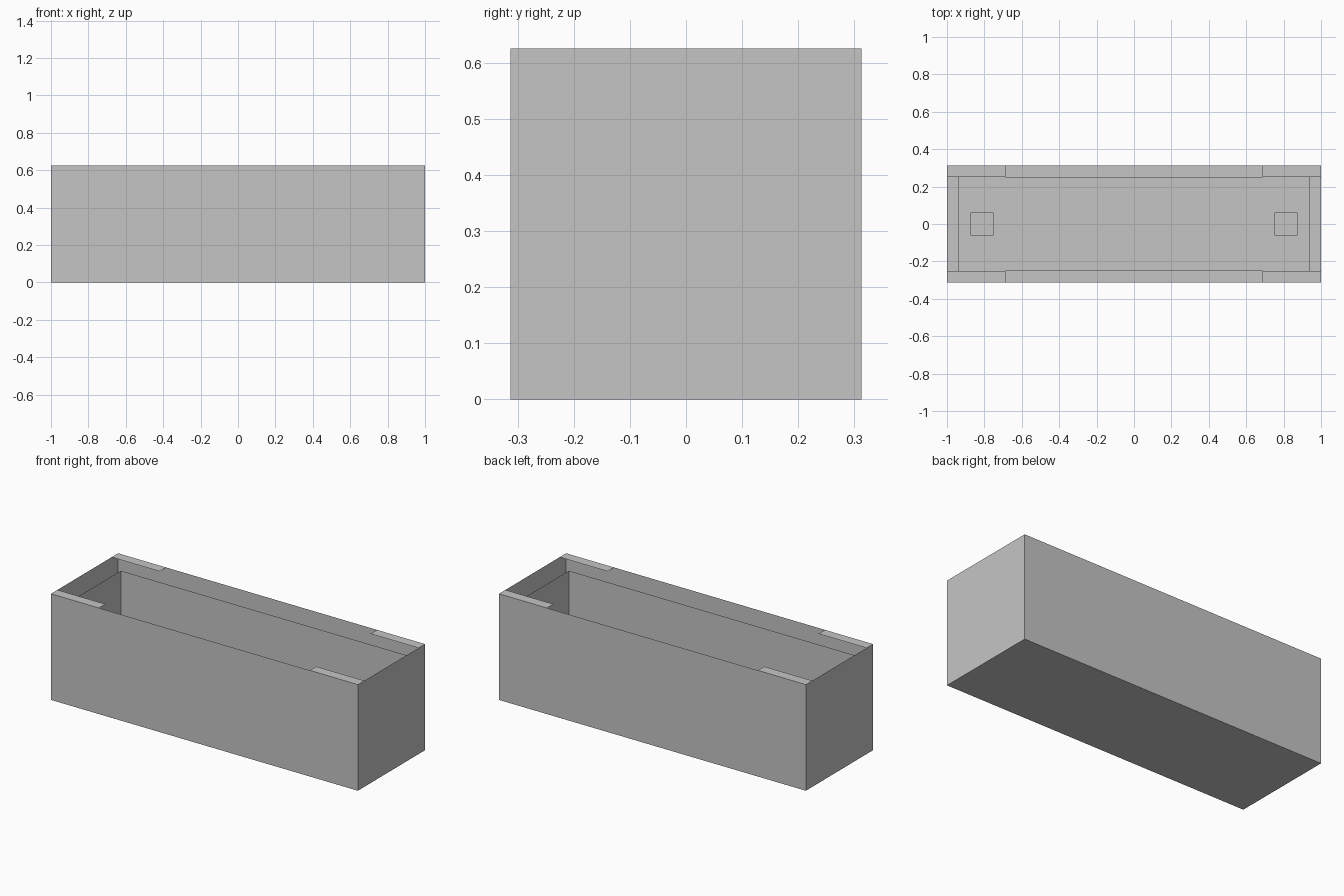
import bpy
import bmesh
from mathutils import Matrix, Vector

cube = bpy.data.objects.get("Cube")
if cube:
    bpy.data.objects.remove(cube, do_unlink=True)

PX = 0.0625                  # module the trough is laid out on
LENGTH, WIDTH, HEIGHT = 32 * PX, 10 * PX, 10 * PX

grey = bpy.data.materials.new("plain grey")
grey.use_nodes = True
grey.diffuse_color = (0.56, 0.56, 0.56, 1)
grey.node_tree.nodes["Principled BSDF"].inputs["Base Color"].default_value = grey.diffuse_color


def add_box(name, size, base, open_top=False, inward=False):
    """Box standing at base, optionally an open tray with faces turned inward."""
    bm = bmesh.new()
    centre = Vector(base) + Vector((0, 0, size[2] / 2))
    bmesh.ops.create_cube(bm, size=1, matrix=Matrix.Translation(centre) @ Matrix.Diagonal((*size, 1)))
    bm.normal_update()
    if open_top:
        top = [f for f in bm.faces if f.normal.z > 0.5]
        bmesh.ops.delete(bm, geom=top, context='FACES')
    if inward:
        bmesh.ops.reverse_faces(bm, faces=bm.faces[:])
    return finish(name, bm)


def add_plate(name, size, centre):
    """Flat horizontal plate."""
    bm = bmesh.new()
    place = Matrix.Translation(centre) @ Matrix.Diagonal((*size, 1, 1))
    bmesh.ops.create_grid(bm, x_segments=1, y_segments=1, size=0.5, matrix=place)
    return finish(name, bm)


def finish(name, bm):
    mesh = bpy.data.meshes.new(name)
    bm.to_mesh(mesh)
    bm.free()
    mesh.materials.append(grey)
    obj = bpy.data.objects.new(name, mesh)
    bpy.context.collection.objects.link(obj)
    return obj


# Thin outer shell and the lower liner set inside it
add_box("outer_shell", (LENGTH, WIDTH, HEIGHT), (0, 0, 0), open_top=True)
add_box("inner_liner", (LENGTH - 2 * PX, WIDTH - 2 * PX, HEIGHT - 2 * PX), (0, 0, PX),
        open_top=True, inward=True)

# Rim strips at the four corners and a small block on the floor at each end
rim_length, rim_width = 5 * PX, 0.06
for side, sx in (("left", 1), ("right", -1)):
    for end, sy in (("front", -1), ("back", 1)):
        add_plate(f"{end}_{side}_rim", (rim_length, rim_width),
                  (sx * (LENGTH - rim_length) / 2, sy * (WIDTH - rim_width) / 2, HEIGHT))
    add_box(f"{side}_floor_block", (2 * PX, 2 * PX, PX), (sx * 13 * PX, 0, PX))
